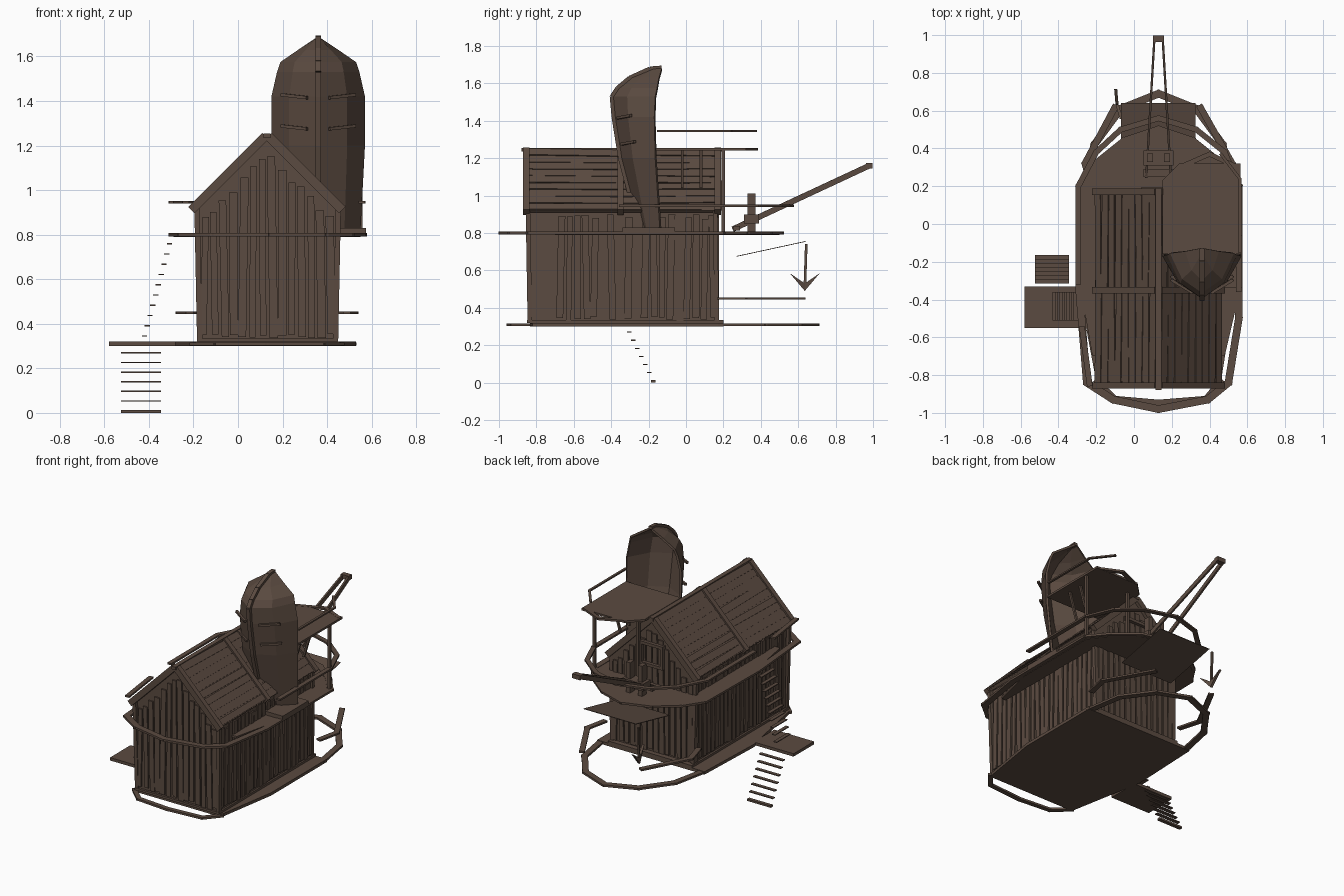
import bpy, random
from mathutils import Vector

random.seed(4)
cube = bpy.data.objects.get("Cube")
if cube:
    bpy.data.objects.remove(cube)

wood = bpy.data.materials.new("weathered brown wood")
wood.use_nodes = True
colour = (0.105, 0.07, 0.052, 1)
wood.diffuse_color = colour
wood.node_tree.nodes["Principled BSDF"].inputs["Base Color"].default_value = colour


def build(name, verts, faces):
    mesh = bpy.data.meshes.new(name)
    mesh.from_pydata(verts, [], faces)
    mesh.materials.append(wood)
    obj = bpy.data.objects.new(name, mesh)
    bpy.context.collection.objects.link(obj)
    return obj


def prism(name, outline, offset):
    """Extrude a closed outline of 3D points by an offset vector."""
    n = len(outline)
    base = [Vector(p) for p in outline]
    verts = base + [p + Vector(offset) for p in base]
    faces = [list(range(n))[::-1], list(range(n, 2 * n))]
    faces += [(i, (i + 1) % n, (i + 1) % n + n, i + n) for i in range(n)]
    return build(name, verts, faces)


def beam(name, a, b, w, h, side=None):
    """Bar from a to b, w wide across the side direction and h deep."""
    a, b = Vector(a), Vector(b)
    d = (b - a).normalized()
    if side is None:
        side = d.cross(Vector((0, 0, 1))) if abs(d.z) < 0.95 else Vector((1, 0, 0))
    s = Vector(side).normalized() * w / 2
    u = s.cross(d).normalized() * h / 2
    return prism(name, [a - s - u, a + s - u, a + s + u, a - s + u], b - a)


def box(name, x0, x1, y0, y1, z0, z1):
    return prism(name, [(x0, y0, z0), (x1, y0, z0), (x1, y1, z0), (x0, y1, z0)], (0, 0, z1 - z0))


def rail(name, path, z, w=0.04, h=0.014):
    """Run of flat bars along a path at one height."""
    for a, b in zip(path, path[1:]):
        d = Vector((b[0] - a[0], b[1] - a[1], 0)).normalized() * w * 0.3
        beam(name, Vector((*a, z)) - d, Vector((*b, z)) + d, w, h)


def deck(name, outline, z, t):
    return prism(name, [(x, y, z) for x, y in outline], (0, 0, t))


# House body with gabled ends
XL, XR, Y0, Y1, RX, RZ, EZ = -0.172, 0.438, -0.835, 0.165, 0.13, 1.235, 0.92
prism("house_body", [(XL, Y0, 0.33), (XR, Y0, 0.33), (XR, Y0, EZ), (RX, Y0, RZ), (XL, Y0, EZ)],
      (0, Y1 - Y0, 0))
for x in (XL, XR):
    for y in (Y0, Y1):
        out = 0.012 if x > 0 else -0.012
        beam("corner_post", (x, y, 0.33), (x + out, y - 0.01, EZ), 0.024, 0.024)


# Wall planks, slightly uneven
def plank(x, y, top, along):
    lean = Vector(along) * random.uniform(-0.007, 0.007)
    beam("wall_plank", Vector((x, y, 0.335 + random.uniform(0, 0.02))) - lean,
         Vector((x, y, top)) + lean, random.uniform(0.028, 0.038), random.uniform(0.014, 0.022), along)


for i in range(22):
    y = Y0 + 0.03 + i * 0.0452
    for x in (XL, XR):
        plank(x, y, EZ - random.uniform(0.02, 0.05), (0, 1, 0))
for i in range(14):
    x = XL + 0.022 + i * 0.0435
    top = EZ + (RZ - EZ) * (1 - abs(x - RX) / 0.305) - random.uniform(0.04, 0.1)
    for y in (Y0, Y1):
        plank(x, y, top, (1, 0, 0))

# Roof slabs, boards and trim beams
ridge = Vector((RX, 0, 1.235))
for sx in (-1, 1):
    eave = Vector((RX + sx * 0.325, 0, 0.91))
    slope = eave - ridge
    normal = Vector((sx * 0.7, 0, 0.7))
    front = Vector((0, Y0, 0))
    prism("roof_slab", [ridge + front, eave + front, eave + front + normal * 0.015,
                        ridge + front + normal * 0.015], (0, Y1 - Y0, 0))
    for i in range(9):
        p = ridge + slope * (i + 0.5) / 9 + normal * 0.015
        for y0, y1 in ((-0.84, -0.36), (-0.34, 0.17)):
            skew = slope * random.uniform(-0.012, 0.012)
            beam("roof_board", p + Vector((0, y0, 0)) - skew, p + Vector((0, y1, 0)) + skew,
                 random.uniform(0.04, 0.048), random.uniform(0.006, 0.014), slope)
    for y in (-0.855, -0.35, 0.17):
        off = Vector((0, y, 0)) + normal * 0.01
        beam("roof_trim", ridge + off, eave + off + slope * 0.02, 0.034, 0.04, (0, 1, 0))
box("ridge_cap", RX - 0.015, RX + 0.015, -0.88, 0.19, 1.235, 1.255)

# Bottom deck and its open rings at both ends
deck("bottom_deck", [(-0.2, -0.835), (0.46, -0.835), (0.53, -0.4), (0.53, 0.2),
                     (-0.28, 0.2), (-0.3, -0.3)], 0.3, 0.02)
rail("bottom_front_ring", [(-0.2, -0.83), (-0.1, -0.925), (0.13, -0.945), (0.38, -0.925), (0.46, -0.83)],
     0.31, 0.03)
rail("bottom_rear_ring", [(-0.26, 0.18), (-0.21, 0.42), (-0.07, 0.61), (0.13, 0.69), (0.33, 0.61),
                          (0.47, 0.42), (0.51, 0.18)], 0.31)
box("house_sill", -0.185, 0.45, -0.85, 0.2, 0.32, 0.335)

# Middle walkway and its edge rails, pointed at the rear
deck("middle_deck", [(-0.22, -0.7), (0.48, -0.7), (0.55, -0.4), (0.55, 0.2), (0.46, 0.32), (0.31, 0.44),
                     (0.13, 0.5), (-0.05, 0.44), (-0.2, 0.32), (-0.28, 0.2), (-0.29, -0.3)], 0.79, 0.014)
ring = [(-0.25, -0.84), (-0.11, -0.93), (0.13, -0.98), (0.39, -0.93), (0.5, -0.84), (0.555, -0.5),
        (0.555, 0.2), (0.46, 0.32), (0.31, 0.44), (0.13, 0.5), (-0.05, 0.44), (-0.2, 0.32),
        (-0.28, 0.2), (-0.29, -0.35)]
rail("middle_deck_rail", ring + ring[:1], 0.8)

# Upper handrail, broken at the ladder, and low rear rail
rail("upper_handrail", [(0.555, -0.35), (0.555, 0.2), (0.48, 0.38), (0.33, 0.5), (0.13, 0.56), (-0.07, 0.5),
                        (-0.2, 0.38), (-0.295, 0.2), (-0.295, -0.31)], 0.946, 0.03, 0.012)
rail("upper_handrail_front", [(-0.275, -0.55), (-0.235, -0.85)], 0.946, 0.03, 0.012)
for path in ([(-0.22, 0.18), (-0.26, 0.32), (-0.1, 0.62)], [(0.49, 0.18), (0.52, 0.32), (0.35, 0.62)]):
    rail("low_rear_rail", path, 0.45, 0.035, 0.012)

# Side landing with two ladders of floating rungs
box("side_landing", -0.58, -0.28, -0.55, -0.33, 0.3, 0.32)
for i in range(7):
    z, y = 0.01 + i * 0.0433, -0.175 - i * 0.0215
    box("lower_rung", -0.525, -0.345, y - 0.012, y + 0.012, z - 0.003 if i else 0, z + 0.003)
for i in range(10):
    x, z = -0.42 + i * 0.0125, 0.345 + i * 0.046
    box("upper_rung", x - 0.012, x + 0.012, -0.51, -0.36, z - 0.003, z + 0.003)

# Upright half-hull tower: height, half width, open edge y, keel y
TX = 0.36
levels = [(0.82, 0.19, -0.14, -0.25), (1.2, 0.21, -0.165, -0.35), (1.42, 0.21, -0.17, -0.385),
          (1.53, 0.185, -0.165, -0.395), (1.575, 0.17, -0.155, -0.365), (1.63, 0.09, -0.145, -0.3),
          (1.68, 0.015, -0.13, -0.19)]
verts, faces = [], []
for z, w, yb, yf in levels:
    for f, t in ((-1, 0), (-0.62, 0.65), (0, 1), (0.62, 0.65), (1, 0)):
        verts.append((TX + f * w, yb + (yf - yb) * t, z))
for r in range(len(levels) - 1):
    for c in range(4):
        k = r * 5 + c
        faces.append((k, k + 1, k + 6, k + 5))
hull = build("tower_hull", verts, faces)
shell = hull.modifiers.new("thickness", "SOLIDIFY")
shell.thickness = 0.014
keel = [(TX, yf - 0.003, z) for z, w, yb, yf in levels] + [(TX, -0.13, 1.685)]
for a, b in zip(keel, keel[1:]):
    beam("tower_keel", a, b, 0.026, 0.02, (1, 0, 0))
for z, y in ((1.28, -0.275), (1.42, -0.295)):
    for s in (-1, 1):
        beam("tower_batten", (TX + s * 0.165, y, z + 0.008), (TX + s * 0.05, y - 0.07, z - 0.005), 0.016, 0.014)
box("tower_footing", 0.2, 0.575, -0.34, -0.06, 0.805, 0.83)

# Lookout platform behind the tower, with posts and handrail
deck("lookout_platform", [(0.15, -0.16), (0.565, -0.16), (0.565, 0.32), (0.24, 0.32), (0.15, 0.23)], 1.24, 0.014)
rail("lookout_edge", [(0.55, 0.3), (0.4, 0.37), (0.24, 0.3)], 1.248, 0.025)
for x, y in ((0.55, 0.2), (0.22, 0.2)):
    beam("lookout_post", (x, y, 0.8), (x, y, 1.24), 0.018, 0.018)
rail("lookout_handrail", [(0.56, -0.15), (0.56, 0.24), (0.46, 0.37)], 1.345, 0.016, 0.01)
for y in (-0.02, 0.08):
    beam("lookout_brace", (0.44, y, 1.04), (0.5, y, 1.24), 0.014, 0.014)

# Rear crane with twin arms
box("crane_block", 0.05, 0.21, 0.31, 0.39, 0.85, 0.9)
for s in (-1, 1):
    beam("crane_post", (RX + s * 0.045, 0.35, 0.8), (RX + s * 0.045, 0.35, 1.01), 0.03, 0.045)
    beam("crane_arm", (RX + s * 0.065, 0.25, 0.82), (RX + s * 0.022, 0.98, 1.16), 0.012, 0.03)
beam("crane_tip", (RX - 0.03, 0.98, 1.16), (RX + 0.03, 0.98, 1.16), 0.035, 0.03)
beam("crane_foot", (RX - 0.08, 0.27, 0.825), (RX + 0.08, 0.27, 0.825), 0.04, 0.025)

# Tilted awning over the rear
prism("rear_awning", [(-0.07, 0.27, 0.673), (0.325, 0.27, 0.673), (0.325, 0.64, 0.753), (-0.07, 0.64, 0.753)],
      (0, 0, 0.004))

# Hanging anchor
AX, AY = -0.09, 0.635
beam("anchor_shank", (AX, AY, 0.5), (AX, AY + 0.008, 0.74), 0.012, 0.014)
for s in (-1, 1):
    tip = Vector((AX - s * 0.015, AY + s * 0.08, 0.585))
    prism("anchor_fluke", [(AX - 0.008, AY, 0.49), (AX - 0.008, AY, 0.53), tip], (0.016, 0, 0))

# Rear window frame
for z in (0.92, 1.06):
    box("rear_window_bar", 0.04, 0.22, 0.165, 0.195, z, z + 0.02)
for x in (0.04, 0.2):
    box("rear_window_side", x, x + 0.02, 0.165, 0.195, 0.92, 1.08)
